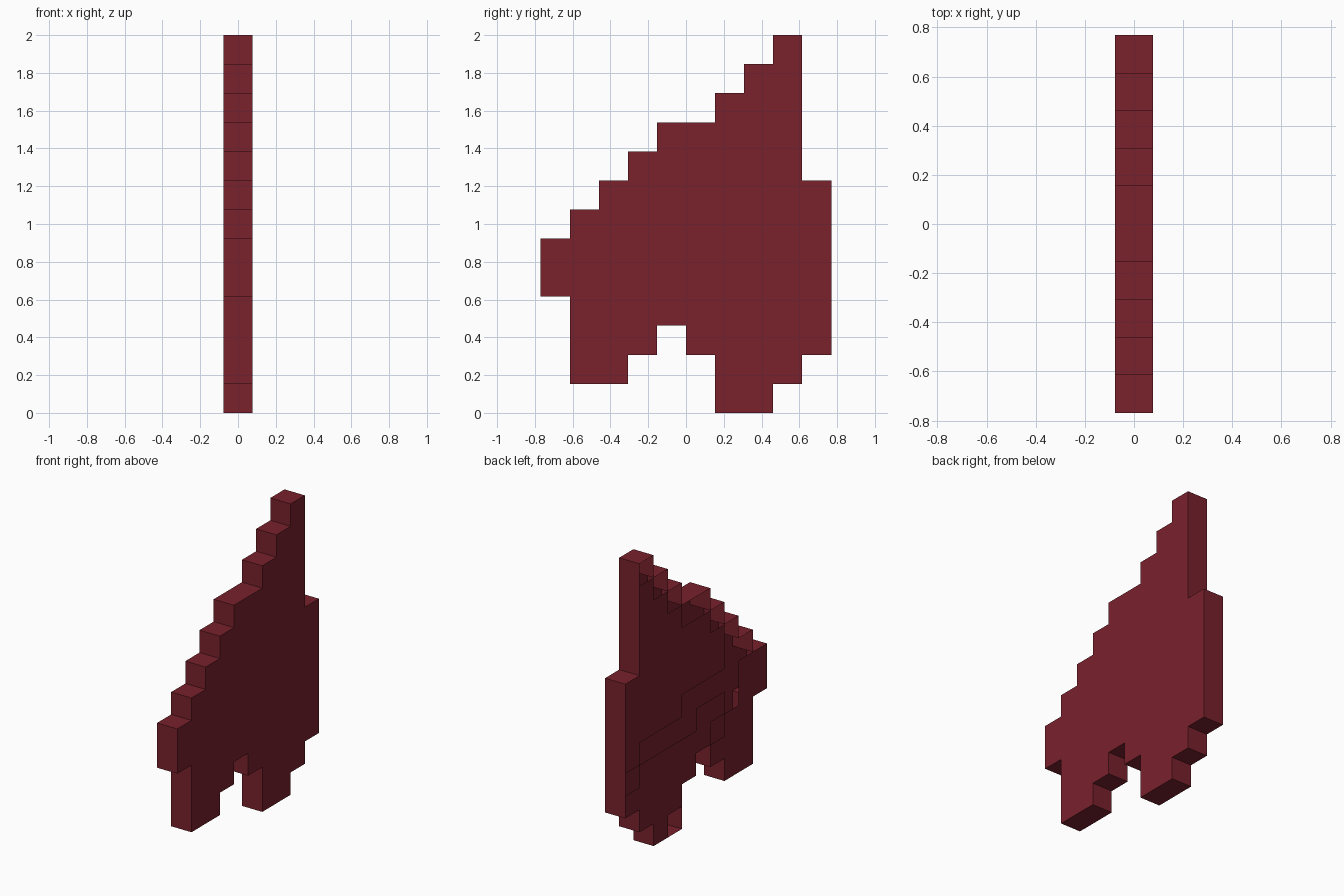
import bpy
import bmesh

cube = bpy.data.objects.get("Cube")
if cube:
    bpy.data.objects.remove(cube, do_unlink=True)

U = 2 / 13          # size of one block
HALF = U / 2        # half the plate thickness

# Block spans per row from the bottom: (first, last+1), counted from the back
ROWS = [
    [(2, 4)],
    [(1, 4), (7, 9)],
    [(0, 5), (6, 9)],
    [(0, 9)],
    [(0, 10)],
    [(0, 10)],
    [(0, 9)],
    [(0, 8)],
    [(1, 7)],
    [(1, 6)],
    [(1, 4)],
    [(1, 3)],
    [(1, 2)],
]
cells = {(j, k) for k, spans in enumerate(ROWS)
         for a, b in spans for j in range(a, b)}
# middle rows step out by two blocks below the peak
cells |= {(3, 10), (2, 11), (1, 12)}

# Open blocks on the right side: stepped leading edge and the two ribs
edge = {(1, 12), (2, 11), (3, 10), (4, 9), (5, 9), (6, 8), (7, 7), (7, 6), (8, 6)}
long_rib = {(0, 3)} | {(j, 4) for j in range(1, 5)} | {(j, 5) for j in range(4, 8)}
short_rib = {(7, 4), (6, 3), (3, 0)}
openings = edge | long_rib | short_rib

# Plate colour
red = bpy.data.materials.new("dark red")
red.use_nodes = True
colour = (0.192, 0.0155, 0.0255, 1)
red.diffuse_color = colour
bsdf = next(n for n in red.node_tree.nodes if n.type == 'BSDF_PRINCIPLED')
bsdf.inputs["Base Color"].default_value = colour
bsdf.inputs["Roughness"].default_value = 0.8

bm = bmesh.new()
verts = {}


def vert(side, j, k):
    key = (side, j, k)
    if key not in verts:
        verts[key] = bm.verts.new((side * HALF, (5 - j) * U, k * U))
    return verts[key]


def quad(*corners):
    bm.faces.new([vert(*c) for c in corners])


for j, k in sorted(cells):
    ring = [(j, k), (j + 1, k), (j + 1, k + 1), (j, k + 1)]
    # left side is closed, right side is open along the edge and ribs
    quad(*[(1, *p) for p in reversed(ring)])
    if (j, k) not in openings:
        quad(*[(-1, *p) for p in ring])
    # rim walls wherever the outline ends
    neighbours = [(j, k - 1), (j + 1, k), (j, k + 1), (j - 1, k)]
    for i, n in enumerate(neighbours):
        if n not in cells:
            a, b = ring[i], ring[(i + 1) % 4]
            quad((-1, *b), (-1, *a), (1, *a), (1, *b))

# Merge the flat block faces into larger faces
bmesh.ops.dissolve_limit(bm, angle_limit=0.01, verts=bm.verts[:], edges=bm.edges[:])
bmesh.ops.triangulate(bm, faces=[f for f in bm.faces if len(f.verts) > 4])

mesh = bpy.data.meshes.new("stepped_wing")
bm.to_mesh(mesh)
bm.free()
mesh.materials.append(red)
wing = bpy.data.objects.new("stepped_wing", mesh)
bpy.context.collection.objects.link(wing)
